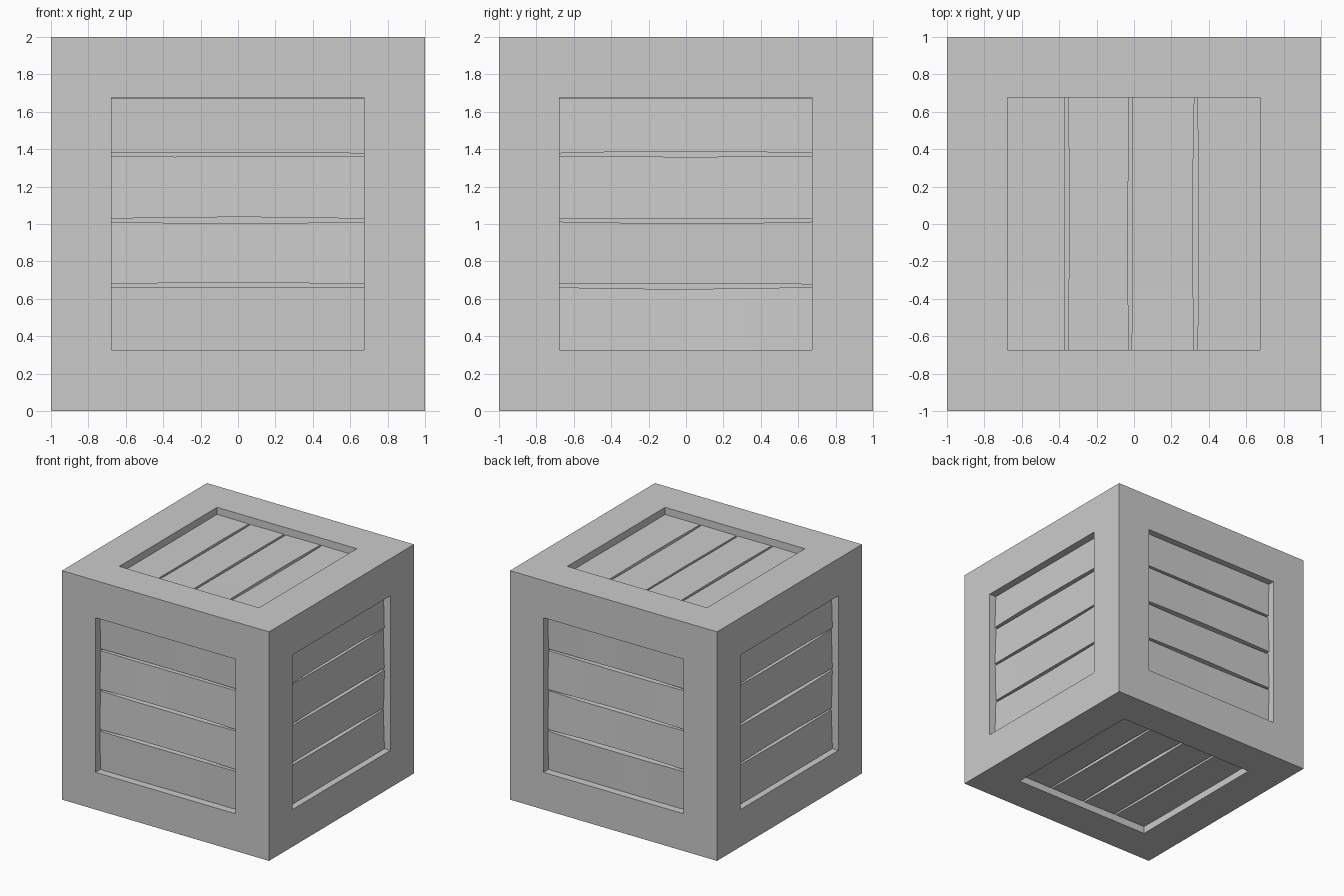
import bpy, bmesh, random
from mathutils import Matrix, Vector

random.seed(4)
if "Cube" in bpy.data.objects:
    bpy.data.objects.remove(bpy.data.objects["Cube"], do_unlink=True)

HALF, OPEN = 1.0, 0.675      # cube half size, half width of each opening
FLOOR, FACE = 0.87, 0.937    # recess floor and plank surface, from the centre
SEGMENTS = 4

grey = bpy.data.materials.new("plain grey")
grey.use_nodes = True
grey.diffuse_color = (0.6, 0.6, 0.6, 1)
grey.node_tree.nodes["Principled BSDF"].inputs["Base Color"].default_value = grey.diffuse_color


def add_object(name, bm):
    bmesh.ops.recalc_face_normals(bm, faces=bm.faces)
    mesh = bpy.data.meshes.new(name)
    bm.to_mesh(mesh)
    bm.free()
    mesh.materials.append(grey)
    obj = bpy.data.objects.new(name, mesh)
    obj.location.z = HALF
    bpy.context.collection.objects.link(obj)
    return obj


# Solid frame: a cube with a square recess sunk into every side
bm = bmesh.new()
bmesh.ops.create_cube(bm, size=2 * HALF)
sides = list(bm.faces)
bmesh.ops.inset_individual(bm, faces=sides, thickness=HALF - OPEN, use_even_offset=True)
for face in sides:
    normal = face.normal.copy()
    walls = bmesh.ops.extrude_discrete_faces(bm, faces=[face])["faces"]
    bmesh.ops.translate(bm, verts=walls[0].verts, vec=normal * (FLOOR - HALF))
add_object("crate_frame", bm)


def edge_line(centre, side):
    """Slightly bowed plank edge: the gap is widest near the middle."""
    if abs(centre) >= OPEN:
        return [centre] * (SEGMENTS + 1)
    bow = random.uniform(0.001, 0.01)
    line = []
    for i in range(SEGMENTS + 1):
        t = 2 * i / SEGMENTS - 1
        gap = 0.008 + bow * (1 - t * t) + random.uniform(-0.001, 0.001)
        line.append(centre + side * gap)
    return line


def add_plank(name, along, across, out, low, high, tilt):
    """Plank between two seams, with a small tilt about its length."""
    bm = bmesh.new()
    rows = []
    for v_line, lean in ((edge_line(low, 1), tilt), (edge_line(high, -1), -tilt)):
        row = []
        for i, v in enumerate(v_line):
            u = OPEN * (2 * i / SEGMENTS - 1)
            w = FACE + lean + random.uniform(-0.0015, 0.0015)
            row.append(bm.verts.new((u, v, w)))
        rows.append(row)
    for i in range(SEGMENTS):
        bm.faces.new((rows[0][i], rows[0][i + 1], rows[1][i + 1], rows[1][i]))
    # Extrude the bowed face down to the recess floor
    new = bmesh.ops.extrude_face_region(bm, geom=list(bm.faces), use_keep_orig=True)
    for v in new["geom"]:
        if isinstance(v, bmesh.types.BMVert):
            v.co.z = FLOOR
    axes = Matrix((along, across, out)).transposed().to_4x4()
    bmesh.ops.transform(bm, matrix=axes, verts=bm.verts)
    add_object(name, bm)


X, Y, Z = Vector((1, 0, 0)), Vector((0, 1, 0)), Vector((0, 0, 1))
UPRIGHT = (-OPEN, -0.33, 0.02, 0.37, OPEN)
FLAT = (-OPEN, -0.36, -0.02, 0.33, OPEN)
UP, DOWN = 0.005, -0.004

# Direction of planks, direction across, outward direction, seams, tilts
panels = {
    "front": (X, Z, -Y, UPRIGHT, (DOWN, UP, UP, DOWN)),
    "left": (Y, Z, X, UPRIGHT, (UP, DOWN, UP, UP)),
    "back": (X, Z, Y, UPRIGHT, (DOWN, UP, UP, DOWN)),
    "right": (Y, Z, -X, UPRIGHT, (UP, DOWN, UP, UP)),
    "top": (Y, X, Z, FLAT, (0, 0, 0, 0)),
    "bottom": (Y, X, -Z, FLAT, (0, 0, 0, 0)),
}

# Four planks fill each side
for side, (along, across, out, seams, tilts) in panels.items():
    for i, tilt in enumerate(tilts):
        add_plank(f"{side}_plank_{i + 1}", along, across, out, seams[i], seams[i + 1], tilt)
